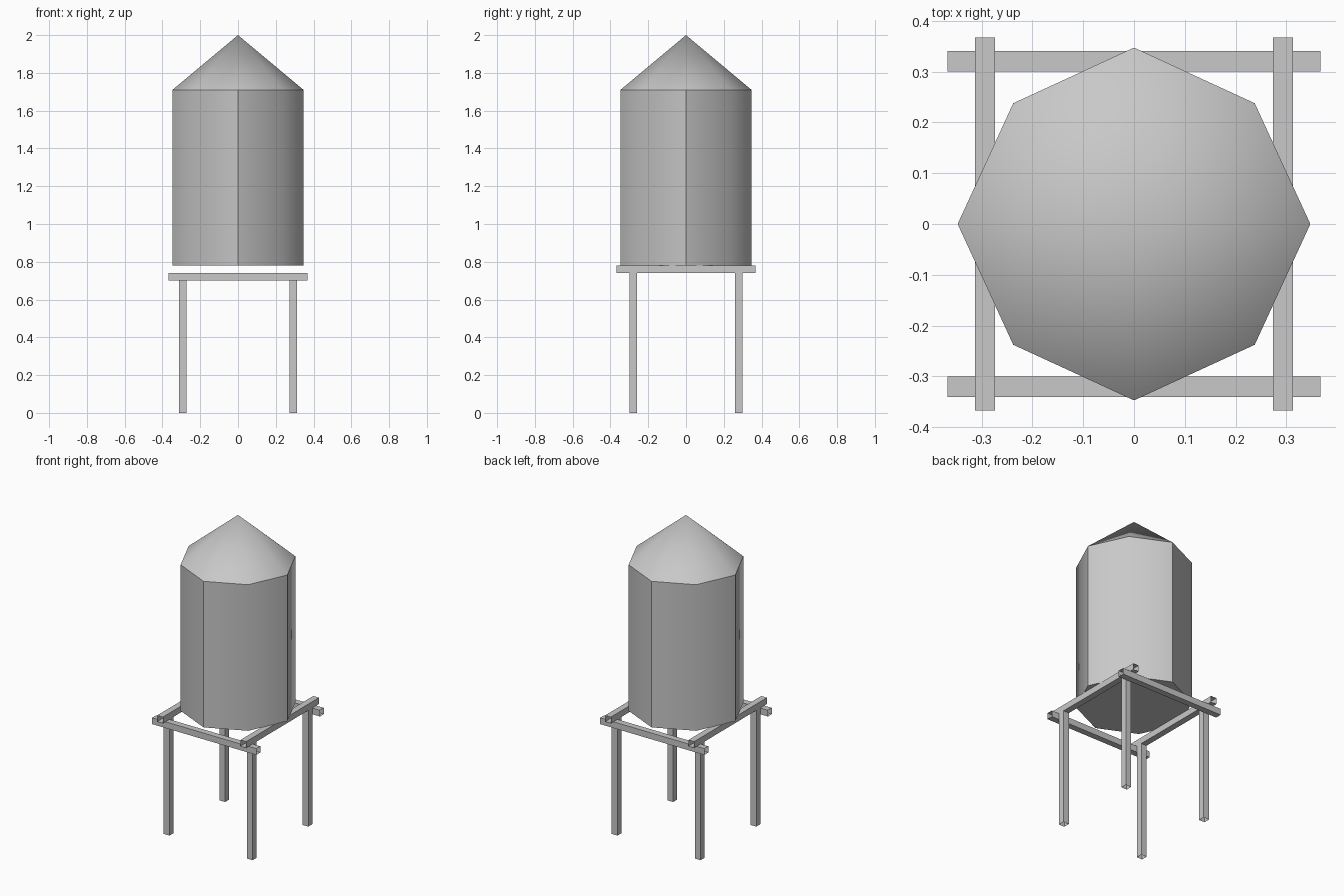
import bpy, bmesh
from math import cos, sin, pi, radians

default = bpy.data.objects.get("Cube")
if default:
    bpy.data.objects.remove(default, do_unlink=True)

# One plain grey for the whole tower
GREY = (0.58, 0.58, 0.58, 1)
mat = bpy.data.materials.new("light_grey")
mat.use_nodes = True
mat.diffuse_color = GREY
mat.node_tree.nodes["Principled BSDF"].inputs["Base Color"].default_value = GREY

BAR = 0.04                  # thickness of legs and beams
TANK_Z, RIM_Z, TOP_Z = 0.78, 1.71, 2.0
BEAM_HALF = 0.367


def finish(name, bm, smooth=False):
    mesh = bpy.data.meshes.new(name)
    bm.to_mesh(mesh)
    bm.free()
    mesh.materials.append(mat)
    obj = bpy.data.objects.new(name, mesh)
    bpy.context.collection.objects.link(obj)
    if smooth:
        bpy.ops.object.select_all(action='DESELECT')
        obj.select_set(True)
        bpy.context.view_layer.objects.active = obj
        bpy.ops.object.shade_smooth_by_angle(angle=radians(48))
    return obj


def ring(bm, z):
    """Eight-sided ring, its diagonal corners pulled in slightly."""
    verts = []
    for i in range(8):
        r = 0.336 if i % 2 else 0.347
        a = i * pi / 4
        verts.append(bm.verts.new((r * cos(a), r * sin(a), z)))
    return verts


def bar(name, centre, size, axis):
    """Hollow square bar along an axis, with open ends."""
    bm = bmesh.new()
    bmesh.ops.create_cube(bm, size=1)
    bm.normal_update()
    ends = [f for f in bm.faces if abs(f.normal[axis]) > 0.5]
    bmesh.ops.delete(bm, geom=ends, context='FACES_ONLY')
    bmesh.ops.scale(bm, vec=size, verts=bm.verts)
    bmesh.ops.translate(bm, vec=centre, verts=bm.verts)
    finish(name, bm)


# Tank wall and floor
bm = bmesh.new()
low, high = ring(bm, TANK_Z), ring(bm, RIM_Z)
for i in range(8):
    j = (i + 1) % 8
    bm.faces.new((low[i], low[j], high[j], high[i]))
bm.faces.new(low[::-1])
finish("tank", bm, True)

# Pointed roof
bm = bmesh.new()
rim = ring(bm, RIM_Z)
tip = bm.verts.new((0, 0, TOP_Z))
for i in range(8):
    bm.faces.new((rim[i], rim[(i + 1) % 8], tip))
finish("roof", bm, True)

# Lower beams run across, upper beams run front to back
for label, s in (("front", -1), ("back", 1)):
    bar(label + "_beam", (0, s * 0.32, 0.72), (2 * BEAM_HALF, BAR, BAR), 0)
for label, s in (("right", -1), ("left", 1)):
    bar(label + "_beam", (s * 0.293, 0, 0.76), (BAR, 2 * BEAM_HALF, BAR), 1)

# Legs stand just inside the lower beams, under the upper ones
for end, sy in (("front", -1), ("back", 1)):
    for side, sx in (("right", -1), ("left", 1)):
        bar(f"{end}_{side}_leg", (sx * 0.293, sy * 0.28, 0.37), (BAR, BAR, 0.74), 2)
